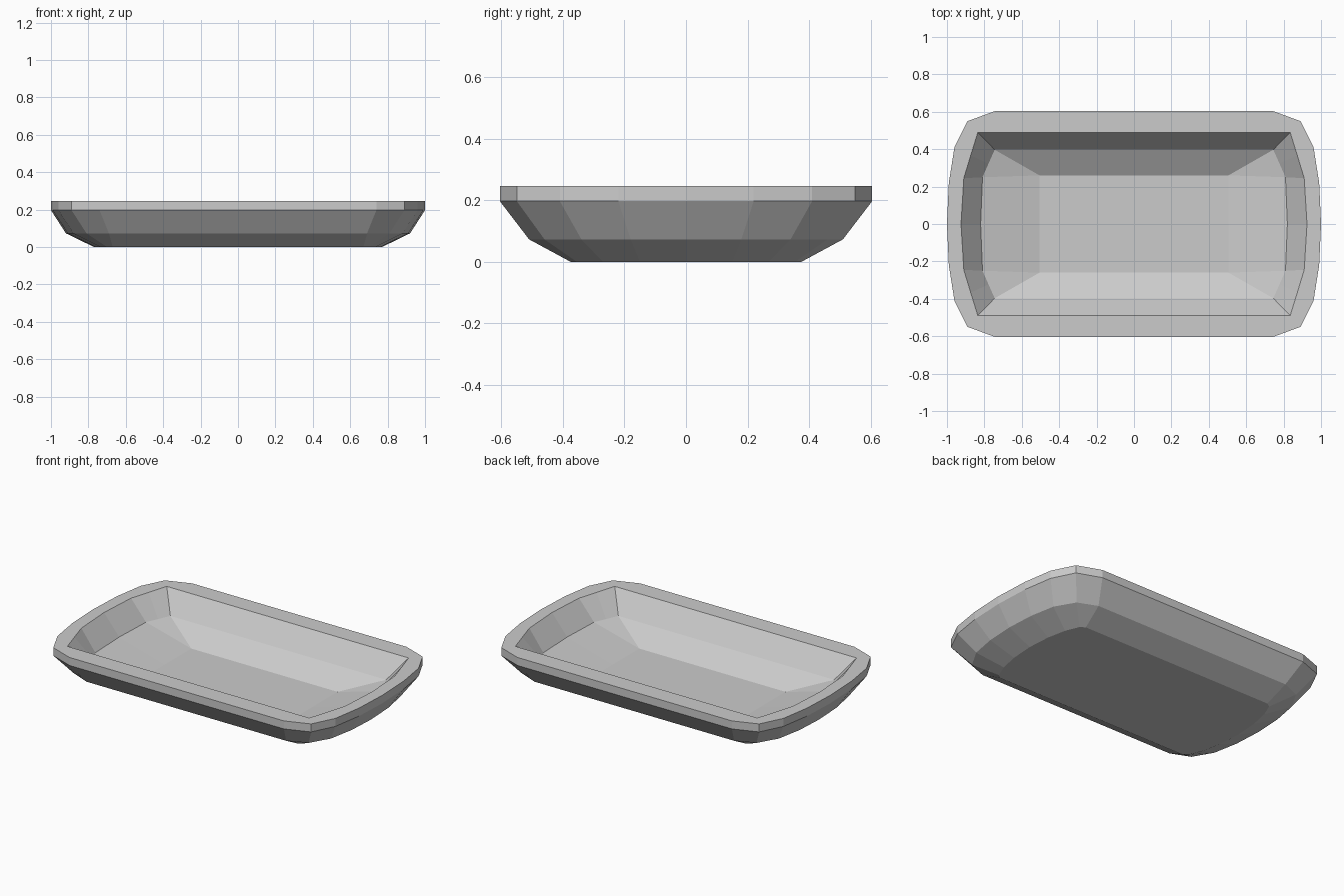
import bpy
import bmesh

cube = bpy.data.objects.get("Cube")
if cube:
    bpy.data.objects.remove(cube, do_unlink=True)

# Single grey material
grey = bpy.data.materials.new("grey")
grey.use_nodes = True
colour = (0.6, 0.6, 0.6, 1)
grey.diffuse_color = colour
grey.node_tree.nodes["Principled BSDF"].inputs["Base Color"].default_value = colour

# Quarter outlines, from the long side round the corner to the end
rim_outline = [(.74, .605), (.89, .55), (.96, .41), (.99, .22), (1, 0)]
waist_outline = [(.69, .51), (.81, .46), (.88, .34), (.91, .18), (.92, 0)]
base_outline = [(.67, .375), (.70, .355), (.735, .27), (.76, .15), (.77, 0)]
lip_outline = [(.68, .49), (.835, .49), (.873, .367), (.91, .245), (.925, 0)]
bowl_outline = [(.60, .397), (.745, .397), (.778, .323), (.81, .25), (.82, 0)]
floor_outline = [(.42, .26), (.505, .26), (.505, .26), (.505, .26), (.505, 0)]


def full_ring(quarter):
    """Mirror a quarter outline into a closed loop."""
    half = quarter + [(x, -y) for x, y in reversed(quarter[:-1])]
    return half + [(-x, -y) for x, y in half]


# Loft: underside, rim band, flat lip, inner bowl, floor
levels = [(base_outline, 0), (waist_outline, .073), (rim_outline, .197),
          (rim_outline, .247), (lip_outline, .247), (bowl_outline, .122),
          (floor_outline, .035)]
bm = bmesh.new()
rings = [[bm.verts.new((x, y, z)) for x, y in full_ring(quarter)]
         for quarter, z in levels]
for low, high in zip(rings, rings[1:]):
    for i in range(len(low)):
        j = (i + 1) % len(low)
        bm.faces.new((low[i], low[j], high[j], high[i]))
bm.faces.new(rings[0])
bm.faces.new(rings[-1])
bmesh.ops.remove_doubles(bm, verts=bm.verts, dist=0.0005)
bmesh.ops.recalc_face_normals(bm, faces=bm.faces)

mesh = bpy.data.meshes.new("tray")
bm.to_mesh(mesh)
bm.free()
mesh.materials.append(grey)
tray = bpy.data.objects.new("tray", mesh)
bpy.context.collection.objects.link(tray)
